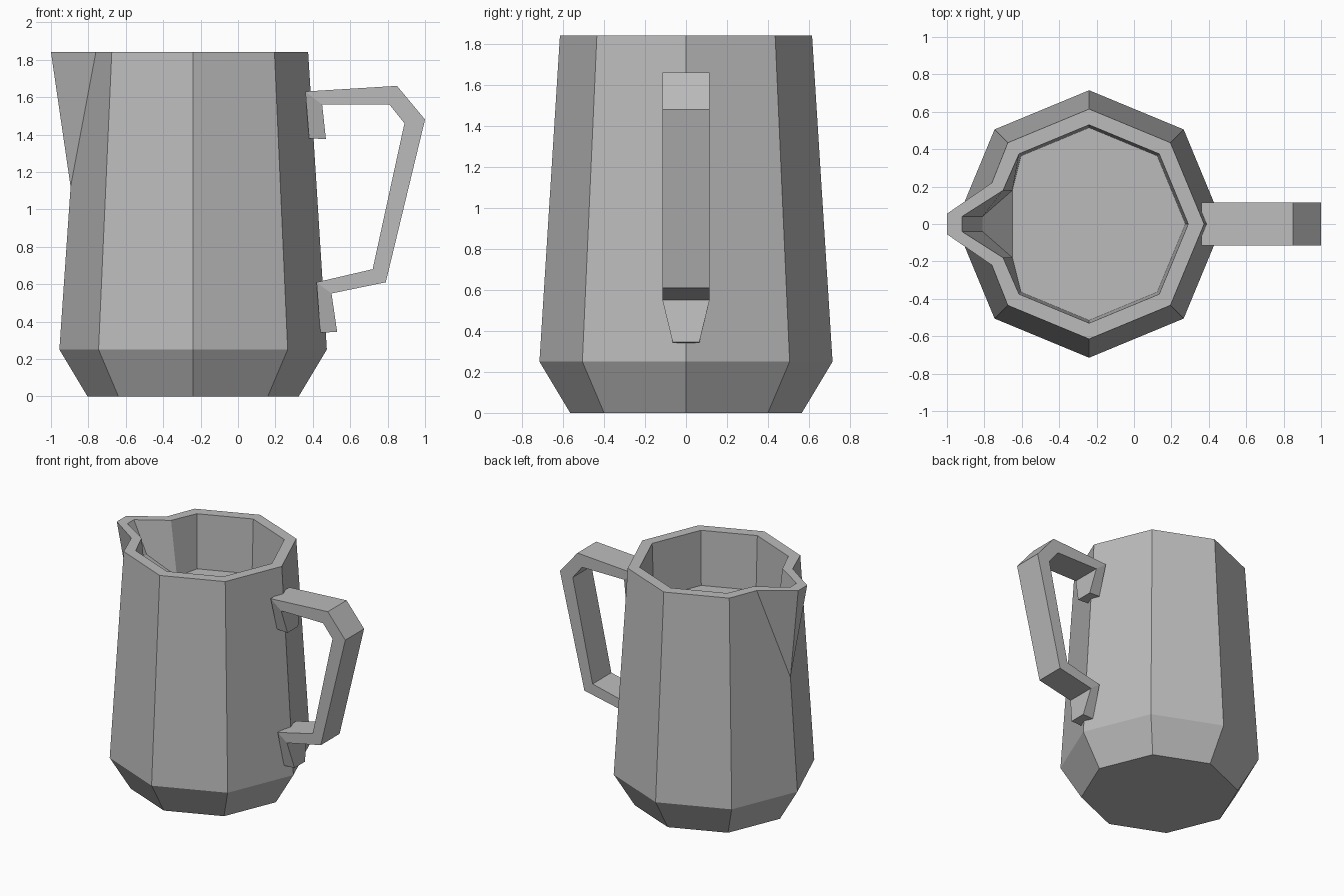
import bpy
import bmesh
import math

cube = bpy.data.objects.get("Cube")
if cube:
    bpy.data.objects.remove(cube, do_unlink=True)

grey = bpy.data.materials.new("plain grey")
grey.use_nodes = True
tone = (0.5, 0.5, 0.5, 1)
grey.diffuse_color = tone
grey.node_tree.nodes["Principled BSDF"].inputs["Base Color"].default_value = tone

AXIS_X = -0.24
TOP = 1.84
FLOOR = 1.42


def finish(bm, name):
    bmesh.ops.recalc_face_normals(bm, faces=bm.faces)
    mesh = bpy.data.meshes.new(name)
    bm.to_mesh(mesh)
    bm.free()
    mesh.materials.append(grey)
    obj = bpy.data.objects.new(name, mesh)
    bpy.context.collection.objects.link(obj)


def octagon(bm, radius, z, angles=range(0, 360, 45)):
    return [bm.verts.new((AXIS_X + radius * math.cos(math.radians(a)),
                          radius * math.sin(math.radians(a)), z)) for a in angles]


def bridge(bm, a, b, closed=True):
    for i in range(len(a) if closed else len(a) - 1):
        j = (i + 1) % len(a)
        bm.faces.new((a[i], a[j], b[j], b[i]))


def spout_points(bm, points):
    """Two half-spout points, then their mirror images across y."""
    chain = points + [(x, -y, z) for x, y, z in reversed(points)]
    return [bm.verts.new(p) for p in chain]


# Jug body: seven corners per ring, with the spout replacing the eighth
bm = bmesh.new()
arc = range(-135, 136, 45)
base = octagon(bm, 0.565, 0)
belly = octagon(bm, 0.715, 0.25)
bm.faces.new(base)
bridge(bm, base, belly)

rim = octagon(bm, 0.615, TOP, arc)
front = [belly[(a // 45) % 8] for a in arc]
bridge(bm, front, rim, closed=False)

# Outer spout
root = bm.verts.new((-0.895, 0, 1.12))
lip = spout_points(bm, [(-0.76, 0.22, TOP), (-1.0, 0.055, TOP)])
for side, end, corner, tip in ((rim[-1], front[-1], lip[0], lip[1]),
                               (rim[0], front[0], lip[3], lip[2])):
    bm.faces.new((side, end, belly[4], root, corner))
    bm.faces.new((corner, root, tip))
bm.faces.new((lip[1], root, lip[2]))

# Rim and inner wall
inner = octagon(bm, 0.53, TOP, arc)
inner_lip = spout_points(bm, [(-0.70, 0.18, TOP), (-0.92, 0.04, TOP)])
bridge(bm, rim + lip, inner + inner_lip)
floor = octagon(bm, 0.515, FLOOR, arc)
bridge(bm, inner, floor, closed=False)

# Spout channel and floor
low = spout_points(bm, [(-0.65, 0.18, FLOOR), (-0.81, 0.04, 1.6)])
bridge(bm, [inner[-1]] + inner_lip + [inner[0]],
       [floor[-1]] + low + [floor[0]], closed=False)
bm.faces.new(low)
bm.faces.new(floor + [low[0], low[3]])
finish(bm, "jug_body")

# Handle: outer point, inner point and half width of each section
sections = [
    ((0.38, 1.38), (0.47, 1.375), 0.065),
    ((0.36, 1.63), (0.45, 1.56), 0.115),
    ((0.85, 1.66), (0.81, 1.56), 0.115),
    ((1.00, 1.48), (0.89, 1.46), 0.115),
    ((0.79, 0.61), (0.72, 0.68), 0.115),
    ((0.50, 0.55), (0.42, 0.61), 0.115),
    ((0.53, 0.345), (0.44, 0.34), 0.065),
]
bm = bmesh.new()
loops = []
for (ox, oz), (ix, iz), half in sections:
    loops.append([bm.verts.new(p) for p in ((ox, -half, oz), (ox, half, oz),
                                            (ix, half, iz), (ix, -half, iz))])
for a, b in zip(loops, loops[1:]):
    bridge(bm, a, b)
bm.faces.new(loops[0])
bm.faces.new(loops[-1])
finish(bm, "handle")
